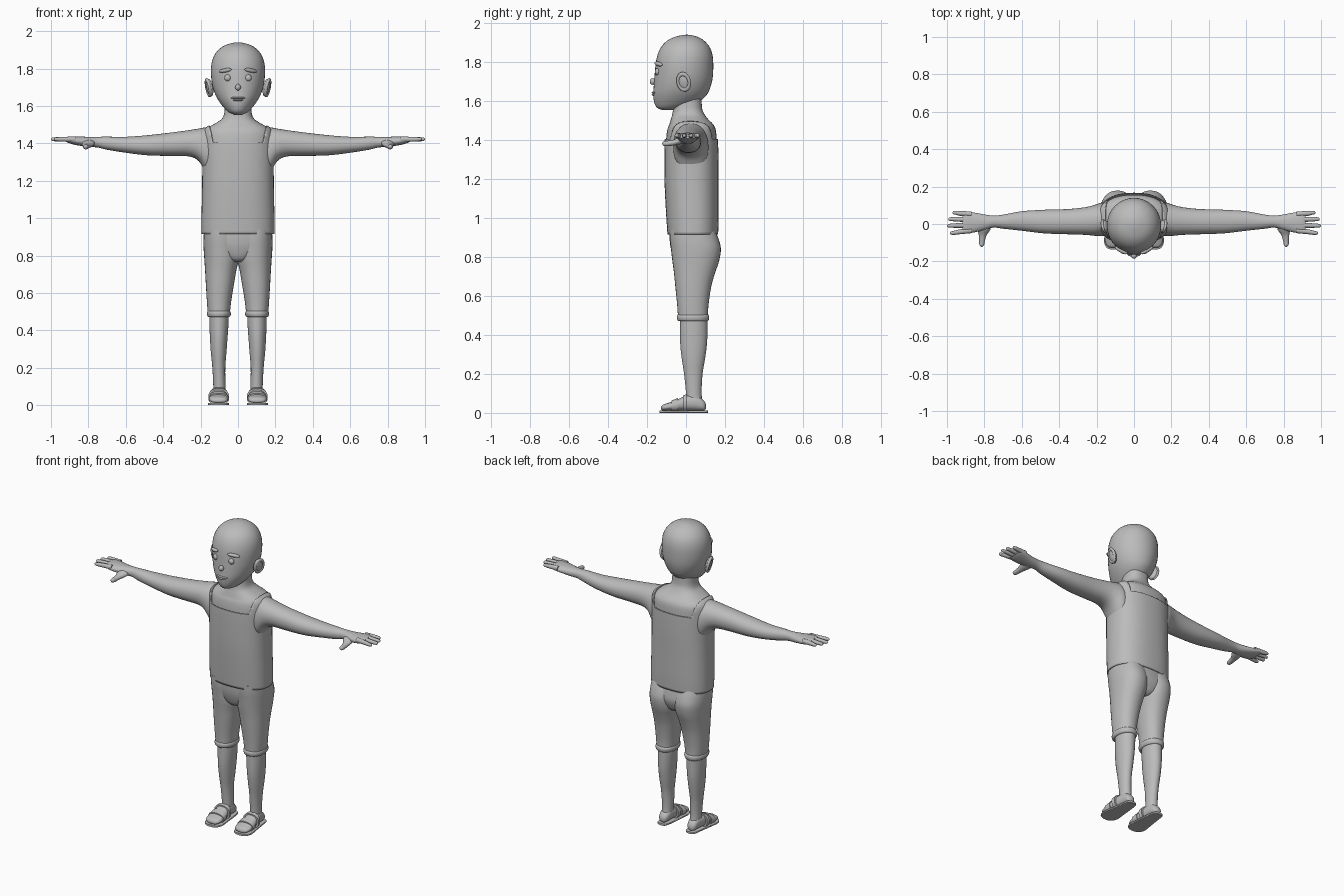
import bpy, bmesh, math
from mathutils import Vector

grey = bpy.data.materials.new("plain_grey")
grey.diffuse_color = (0.5, 0.5, 0.5, 1)


def finish(ob, mirror=False, angle=50):
    ob.data.materials.clear()
    ob.data.materials.append(grey)
    bpy.ops.object.select_all(action='DESELECT')
    ob.select_set(True)
    bpy.context.view_layer.objects.active = ob
    bpy.ops.object.shade_smooth_by_angle(angle=math.radians(angle))
    if mirror:
        m = ob.modifiers.new("mirror", 'MIRROR')
        m.use_mirror_merge = False
    return ob


def spline(rows, sub):
    """Smooth in-between rings through the given ones."""
    out = []
    for i in range(len(rows) - 1):
        p1, p2 = rows[i], rows[i + 1]
        p0 = rows[i - 1] if i else p1
        p3 = rows[i + 2] if i + 2 < len(rows) else p2
        for k in range(sub):
            t = k / sub
            out.append([0.5 * (2 * b + (c - a) * t + (2 * a - 5 * b + 4 * c - d) * t * t
                               + (3 * b - a - 3 * c + d) * t ** 3)
                        for a, b, c, d in zip(p0, p1, p2, p3)])
    return out + [list(rows[-1])]


def loft(name, axis, rows, n=32, power=2.0, sub=4, grow=0.0, mirror=False, edit=None, caps=True):
    """Rows are (position on axis, min a, max a, min b, max b) of each oval ring."""
    bm = bmesh.new()
    rings = []
    for t, a0, a1, b0, b1 in spline(rows, sub):
        ring = []
        for k in range(n):
            w = 2 * math.pi * k / n
            c, s = math.cos(w), math.sin(w)
            a = (a0 + a1) / 2 + ((a1 - a0) / 2 + grow) * math.copysign(abs(c) ** (2 / power), c)
            b = (b0 + b1) / 2 + ((b1 - b0) / 2 + grow) * math.copysign(abs(s) ** (2 / power), s)
            ring.append(bm.verts.new({'x': (t, a, b), 'y': (a, t, b), 'z': (a, b, t)}[axis]))
        rings.append(ring)
    for r, q in zip(rings, rings[1:]):
        for k in range(n):
            bm.faces.new((r[k], r[(k + 1) % n], q[(k + 1) % n], q[k]))
    if caps:
        bm.faces.new(rings[0])
        bm.faces.new(rings[-1])
    bmesh.ops.recalc_face_normals(bm, faces=bm.faces)
    if edit:
        edit(bm)
    me = bpy.data.meshes.new(name)
    bm.to_mesh(me)
    bm.free()
    ob = bpy.data.objects.new(name, me)
    bpy.context.collection.objects.link(ob)
    return finish(ob, mirror)


def blob(name, loc, size, rot=(0, 0, 0), mirror=False):
    bpy.ops.mesh.primitive_uv_sphere_add(segments=20, ring_count=12, radius=1)
    ob = bpy.context.object
    ob.name = name
    ob.scale, ob.rotation_euler, ob.location = size, [math.radians(r) for r in rot], loc
    bpy.ops.object.transform_apply(location=True, rotation=True, scale=True)
    return finish(ob, mirror)


def sym(rows):
    return [(z, -hx, hx, y0, y1) for z, hx, y0, y1 in rows]


# Head
loft("head", 'z', sym([
    (1.553, .02, -.12, -.06), (1.565, .048, -.148, 0), (1.59, .075, -.162, .06),
    (1.63, .105, -.168, .105), (1.67, .125, -.166, .125), (1.72, .139, -.162, .137),
    (1.78, .145, -.157, .14), (1.83, .141, -.148, .137), (1.87, .127, -.132, .125),
    (1.90, .105, -.108, .103), (1.922, .075, -.075, .075), (1.936, .035, -.03, .038),
    (1.94, .005, 0, .01)]), n=40)

# Face
blob("eye", (.055, -.146, 1.75), (.018, .014, .018), mirror=True)
blob("eyebrow", (.068, -.141, 1.79), (.039, .012, .011), (0, 9, 28), mirror=True)
blob("nose", (0, -.17, 1.70), (.015, .016, .017))
blob("upper_lip", (0, -.156, 1.643), (.04, .02, .007))
blob("lower_lip", (0, -.156, 1.632), (.03, .021, .007))

# Ears: flat lobe with a raised rim
blob("ear", (.151, -.012, 1.698), (.016, .034, .048), (8, 12, -15), mirror=True)
bpy.ops.mesh.primitive_torus_add(major_segments=28, minor_segments=10,
                                 major_radius=1, minor_radius=.28)
rim = bpy.context.object
rim.name = "ear_rim"
rim.scale = (.041, .03, .03)
rim.rotation_euler = (0, math.radians(90), 0)
bpy.ops.object.transform_apply(location=False, rotation=True, scale=True)
rim.rotation_euler = [math.radians(a) for a in (8, 12, -15)]
rim.location = (.159, -.012, 1.698)
bpy.ops.object.transform_apply(location=True, rotation=True, scale=True)
finish(rim, mirror=True)

# Neck and chest
torso = sym([
    (.912, .188, -.088, .158), (1.0, .188, -.094, .16), (1.15, .185, -.102, .16),
    (1.28, .184, -.104, .16), (1.40, .186, -.102, .157), (1.455, .182, -.095, .152),
    (1.482, .165, -.085, .138), (1.505, .125, -.078, .115), (1.53, .088, -.071, .096),
    (1.56, .074, -.066, .083), (1.61, .07, -.06, .08)])
loft("neck_and_chest", 'z', torso[2:], n=48, power=2.4)


# Sleeveless shirt with a wide neckline
def cut_neckline(bm):
    planes = [((0, 0, 1.405), (0, 0, 1))]
    planes += [((s * .135, 0, 1.405), (s, 0, -.2)) for s in (-1, 1)]
    for co, no in planes:
        bmesh.ops.bisect_plane(bm, geom=bm.verts[:] + bm.edges[:] + bm.faces[:], dist=1e-5,
                               plane_co=Vector(co), plane_no=Vector(no).normalized())
    gone = []
    for f in bm.faces:
        c = f.calc_center_median()
        if c.z > 1.405 and abs(c.x) < .135 + .2 * (c.z - 1.405):
            gone.append(f)
    bmesh.ops.delete(bm, geom=gone, context='FACES')


shirt = loft("shirt", 'z', [(r[0] + .003,) + r[1:] for r in torso], n=48, power=2.4,
             grow=.007, edit=cut_neckline, caps=False)
shell = shirt.modifiers.new("cloth", 'SOLIDIFY')
shell.thickness, shell.offset = .006, -1

# Arms with palms
loft("arm", 'x', [
    (.10, -.055, .105, 1.23, 1.46), (.165, -.065, .115, 1.24, 1.484),
    (.21, -.063, .102, 1.305, 1.479), (.26, -.058, .09, 1.33, 1.471),
    (.35, -.055, .08, 1.333, 1.459), (.48, -.05, .076, 1.336, 1.444),
    (.60, -.036, .068, 1.35, 1.435), (.70, -.025, .05, 1.366, 1.436),
    (.75, -.019, .045, 1.378, 1.435), (.80, -.032, .051, 1.381, 1.435),
    (.86, -.046, .062, 1.39, 1.437), (.90, -.048, .067, 1.40, 1.437),
    (.918, -.04, .058, 1.408, 1.432)], power=2.15, mirror=True)

# Fingers and thumb
for name, y, yt, tip in (("little_finger", .053, .06, .97), ("ring_finger", .024, .026, .993),
                         ("middle_finger", -.006, -.009, 1.0), ("index_finger", -.035, -.048, .985)):
    loft(name, 'x', [(x, y + (yt - y) * f - r, y + (yt - y) * f + r, 1.422 - r, 1.422 + r)
                     for x, f, r in ((.87, 0, .014), (.93, .5, .013), (tip - .018, 1, .0105),
                                     (tip - .005, 1, .008), (tip, 1, .002))], n=12, sub=3, mirror=True)
loft("thumb", 'y', [
    (.0, .765, .83, 1.385, 1.425), (-.03, .768, .835, 1.378, 1.418), (-.06, .788, .83, 1.372, 1.403),
    (-.095, .798, .828, 1.368, 1.396), (-.114, .802, .826, 1.37, 1.394),
    (-.122, .811, .817, 1.379, 1.385)], n=14, mirror=True)

# Knee-length shorts
loft("shorts_hips", 'z', sym([
    (.765, .03, -.03, .12), (.785, .09, -.058, .145), (.84, .17, -.077, .166),
    (.89, .183, -.084, .162), (.945, .181, -.085, .15)]), n=40, power=2.3)
loft("shorts_leg", 'z', [
    (.474, .045, .16, -.04, .112), (.55, .037, .166, -.045, .115), (.65, .021, .172, -.055, .13),
    (.72, .009, .176, -.062, .15), (.78, -.004, .18, -.07, .17), (.84, -.008, .184, -.077, .179),
    (.89, -.008, .184, -.083, .168), (.94, 0, .18, -.085, .148)], power=2.2, mirror=True)
loft("shorts_cuff", 'z', [
    (.471, .05, .155, -.036, .108), (.476, .045, .16, -.041, .113), (.487, .041, .163, -.044, .116),
    (.498, .042, .162, -.043, .115), (.505, .047, .157, -.038, .11)], power=2.2, grow=.003, mirror=True)

# Lower legs
loft("lower_leg", 'z', [
    (.04, .068, .132, 0, .088), (.10, .067, .132, 0, .08), (.20, .068, .137, -.01, .085),
    (.28, .062, .145, -.022, .098), (.36, .056, .15, -.03, .108), (.45, .05, .153, -.03, .11),
    (.52, .05, .153, -.03, .11)], mirror=True)

# Feet
foot = [(.102, .09, .112, .02, .045), (.09, .074, .128, .012, .065), (.055, .066, .135, .012, .09),
        (.0, .062, .143, .012, .088), (-.05, .055, .151, .012, .066), (-.09, .053, .154, .012, .052),
        (-.118, .062, .144, .012, .042), (-.128, .085, .12, .018, .03)]
loft("foot", 'y', foot, power=2.3, mirror=True)

# Sandals
loft("sandal_sole", 'y', [
    (.112, .088, .114, 0, .013), (.10, .07, .132, 0, .013), (.05, .06, .14, 0, .013),
    (-.03, .052, .152, 0, .013), (-.09, .047, .16, 0, .013), (-.125, .06, .148, 0, .013),
    (-.137, .085, .122, 0, .013)], power=6, mirror=True)
for name, y0, y1, top in (("toe_strap", -.075, -.04, .058), ("instep_strap", -.015, .005, .084)):
    dz = .012 if name == "toe_strap" else .006
    loft(name, 'y', [(y0, .054, .152, .01, top), (y1, .058, .148, .01, top + dz)],
         power=2.3, sub=3, grow=.006, mirror=True)
